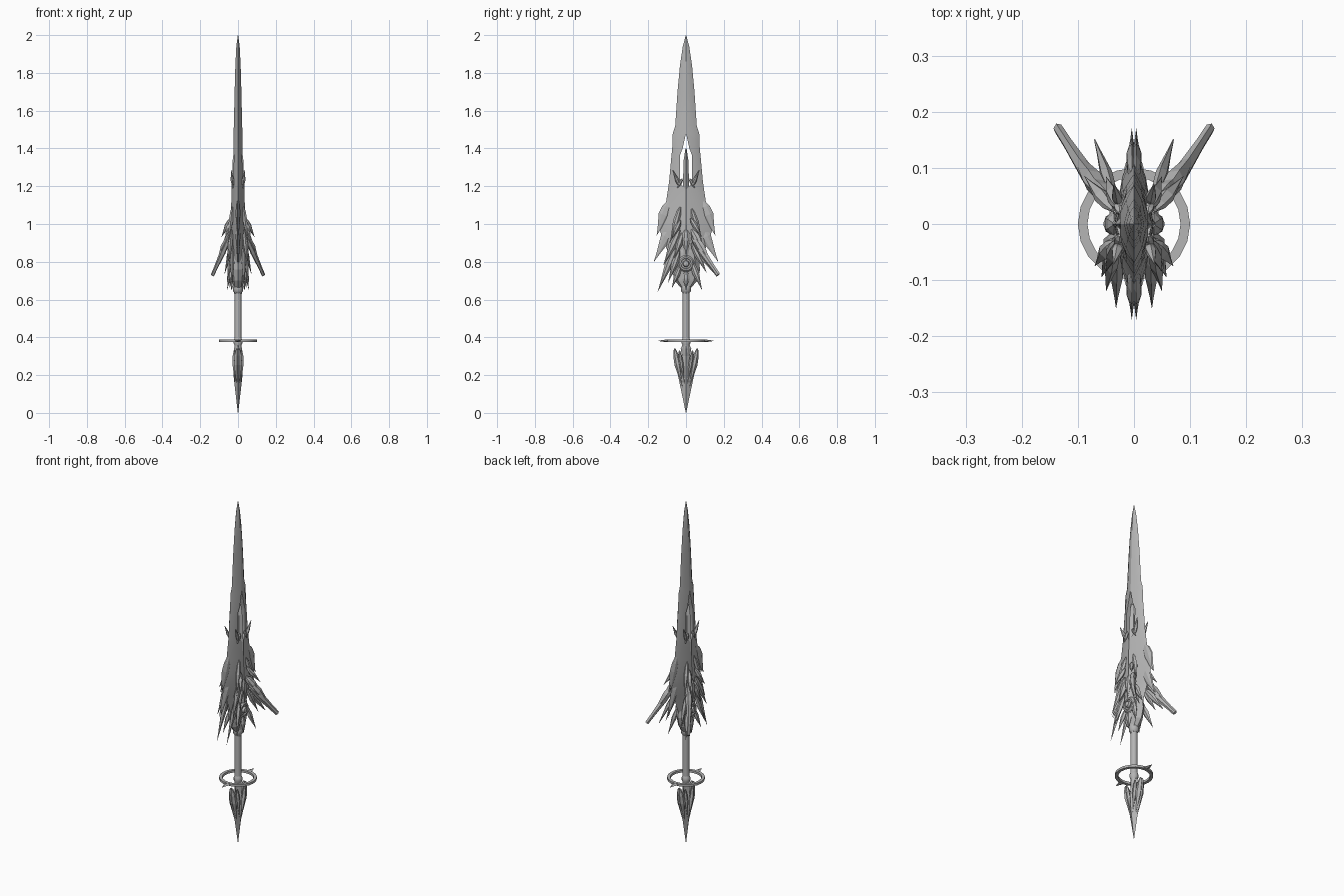
import bpy, bmesh, math
from mathutils import Vector

if "Cube" in bpy.data.objects:
    bpy.data.objects.remove(bpy.data.objects["Cube"])

steel = bpy.data.materials.new("grey steel")
steel.use_nodes = True
GREY = (0.46, 0.46, 0.46, 1)
steel.diffuse_color = GREY
steel.node_tree.nodes["Principled BSDF"].inputs["Base Color"].default_value = GREY


def finish(name, bm, smooth=None):
    bmesh.ops.remove_doubles(bm, verts=bm.verts, dist=1e-5)
    bmesh.ops.recalc_face_normals(bm, faces=bm.faces)
    mesh = bpy.data.meshes.new(name)
    bm.to_mesh(mesh)
    bm.free()
    mesh.materials.append(steel)
    ob = bpy.data.objects.new(name, mesh)
    bpy.context.collection.objects.link(ob)
    if smooth:
        bpy.ops.object.select_all(action='DESELECT')
        ob.select_set(True)
        bpy.context.view_layer.objects.active = ob
        bpy.ops.object.shade_smooth_by_angle(angle=math.radians(smooth))
    return ob


def loft(name, rings, smooth=None):
    """Skin a row of equal closed rings and cap both ends."""
    bm = bmesh.new()
    rows = [[bm.verts.new(p) for p in ring] for ring in rings]
    n = len(rows[0])
    for a, b in zip(rows, rows[1:]):
        for i in range(n):
            j = (i + 1) % n
            bm.faces.new((a[i], a[j], b[j], b[i]))
    bm.faces.new(rows[0])
    bm.faces.new(rows[-1][::-1])
    return finish(name, bm, smooth)


def feather(name, root, tip, width, thick, blunt=0.0, side=(1, 0, 0), peak=0.4):
    """Pointed diamond-section plate from root to tip, on both sides in x."""
    stations = ((0, 0.25), (peak * 0.4, 0.8), (peak, 1), (0.8, 0.3 + 0.6 * blunt), (1, max(blunt, 0.02)))
    for s, label in ((1, "left"), (-1, "right")):
        a, b, out = (Vector((v[0] * s, v[1], v[2])) for v in (root, tip, side))
        axis = (b - a).normalized()
        across = axis.cross(out).normalized()
        normal = across.cross(axis)
        rings = []
        for t, k in stations:
            c = a.lerp(b, t)
            w, h = across * width * k / 2, normal * thick * k / 2
            rings.append([c + w, c + w * .4 + h, c - w * .4 + h, c - w, c - w * .4 - h, c + w * .4 - h])
        loft(f"{label}_{name}", rings)


def lathe(name, profile, sides, axis="z", centre=(0, 0, 0), sy=1):
    """Turn (radius, height) points round z or x."""
    rings = []
    for r, h in profile:
        ring = []
        for i in range(sides):
            a = math.tau * i / sides
            u, v = r * math.cos(a), r * math.sin(a) * sy
            p = (u, v, h) if axis == "z" else (h, u, v)
            ring.append(Vector(p) + Vector(centre))
        rings.append(ring)
    return loft(name, rings, 35)


# Blade halves: height, inner edge, outer edge, half thickness
BLADE = [(2.0, 0, .001, .001), (1.94, 0, .017, .009), (1.84, 0, .032, .014),
         (1.7, 0, .045, .018), (1.52, 0, .057, .022), (1.48, 0, .07, .024),
         (1.4, .018, .073, .025), (1.36, .033, .077, .022), (1.22, .033, .09, .024),
         (1.18, 0, .096, .032), (1.1, 0, .108, .034), (1.03, 0, .126, .035),
         (.97, 0, .14, .035), (.90, 0, .115, .035), (.8, 0, .075, .032), (.68, 0, .03, .025)]
for s, label in ((1, "back"), (-1, "front")):
    rings = []
    for z, inner, outer, t in BLADE:
        mid = inner + (outer - inner) * .6
        rings.append([(t, inner * s, z), (t * .6, mid * s, z), (0, outer * s, z),
                      (-t * .6, mid * s, z), (-t, inner * s, z)])
    loft(label + "_blade", rings, 25)

# Barbs along the lower blade edges
for s in (1, -1):
    for name, y, top, tip in (("upper_barb", .09, 1.12, (.155, .94)), ("lower_barb", .06, 1.02, (.17, .8))):
        feather(name, (.004, y * s, top), (.004, tip[0] * s, tip[1]), .06, .018)

# Central spine with a stepped crest
loft("blade_spine", [[(x, 0, z), (x * .5, y, z), (-x * .5, y, z), (-x, 0, z), (-x * .5, -y, z), (x * .5, -y, z)]
     for z, y, x in ((1.4, .003, .02), (1.34, .012, .028), (1.2, .017, .034), (1.0, .02, .038), (.85, .03, .042), (.74, .022, .036))])

# Small forked prongs below the blade slots
for s in (1, -1):
    feather("slot_prong", (.026, .034 * s, 1.2), (.036, .07 * s, 1.285), .022, .018, .15)
    feather("slot_hook", (.026, .02 * s, 1.24), (.028, .045 * s, 1.19), .02, .018, .2)

# Guard body
loft("guard_body", [[(x, 0, z), (x * .7, y * .7, z), (0, y, z), (-x * .7, y * .7, z), (-x, 0, z),
     (-x * .7, -y * .7, z), (0, -y, z), (x * .7, -y * .7, z)]
     for z, x, y in ((.93, .025, .03), (.85, .036, .06), (.76, .036, .075), (.7, .03, .06), (.66, .024, .025), (.63, .02, .018))])

# Round boss on each side of the guard
for s, label in ((1, "left"), (-1, "right")):
    lathe(label + "_boss", [(.044, 0), (.044, .034 * s), (.036, .044 * s), (.028, .044 * s),
          (.026, .037 * s), (.018, .038 * s), (.014, .05 * s), (.003, .054 * s)], 20, "x", (0, 0, .79))
feather("boss_crest", (.035, 0, .97), (.043, 0, .83), .05, .025)
feather("boss_tail", (.033, 0, .75), (.036, 0, .65), .04, .02)

# Large swept wings at the back
OUT = (.85, -.53, .2)
feather("wing", (.045, .03, .93), (.135, .17, .73), .042, .026, .6, OUT)
feather("wing_cover", (.05, .045, .93), (.106, .125, .8), .05, .034, .3, OUT)
feather("wing_shoulder", (.03, .03, .97), (.09, .095, .85), .045, .03, .3, OUT)
feather("wing_blade", (.035, .045, .89), (.07, .15, .74), .04, .02, .1)

# Guard feathers: root, tip, width, thickness
FEATHERS = [
    ("high_back_feather", (.03, .03, 1.08), (.05, .085, .9), .034, .022),
    ("high_front_feather", (.03, -.03, 1.09), (.05, -.085, .9), .034, .022),
    ("shoulder_feather", (.038, .025, 1.03), (.088, .085, .93), .03, .025),
    ("front_shoulder", (.036, -.03, 1.02), (.07, -.075, .92), .032, .025),
    ("mid_front_feather", (.034, -.035, .97), (.05, -.12, .78), .045, .024),
    ("long_front_feather", (.03, -.045, .9), (.032, -.15, .64), .045, .022),
    ("inner_front_feather", (.036, -.035, .86), (.058, -.095, .69), .036, .022),
    ("front_root", (.03, -.02, .95), (.055, -.06, .82), .04, .03),
    ("low_back_feather", (.03, .03, .8), (.058, .085, .65), .036, .022),
    ("low_front_feather", (.03, -.03, .78), (.045, -.075, .66), .032, .02),
    ("inner_back_feather", (.036, .03, .9), (.055, .11, .74), .036, .022)]
for name, root, tip, w, t in FEATHERS:
    feather(name, root, tip, w, t)

# Grip with collars
lathe("grip", [(.018, .32), (.018, .66)], 12)
lathe("grip_collar", [(.018, .69), (.028, .67), (.026, .645), (.018, .635)], 12)
lathe("lower_collar", [(.016, .4), (.023, .385), (.023, .37), (.016, .35)], 12)

# Floating ring with a spike at front and back
lathe("ring", [(.083, .375), (.1, .375), (.1, .388), (.083, .388), (.083, .375)], 20)
ring = bpy.data.objects["ring"].data
bm = bmesh.new()
bm.from_mesh(ring)
bmesh.ops.delete(bm, geom=[f for f in bm.faces if len(f.verts) > 4], context='FACES_ONLY')
bm.to_mesh(ring)
bm.free()
for s, label in ((1, "back"), (-1, "front")):
    loft(label + "_ring_spike", [[(w, y * s, .3815), (0, y * s, .3815 + h), (-w, y * s, .3815), (0, y * s, .3815 - h)]
         for y, w, h in ((.085, .02, .005), (.105, .016, .007), (.145, .001, .001))])

# Pommel spike with flared prongs
loft("pommel", [[(x, 0, z), (x * .4, y * .6, z), (0, y, z), (-x * .4, y * .6, z), (-x, 0, z),
     (-x * .4, -y * .6, z), (0, -y, z), (x * .4, -y * .6, z)]
     for z, x, y in ((.36, .016, .018), (.34, .022, .028), (.3, .022, .02), (.26, .026, .035),
                     (.2, .024, .043), (.12, .015, .026), (.0, .001, .001))])
for s in (1, -1):
    feather("pommel_prong", (.006, .06 * s, .34), (.006, .018 * s, .13), .036, .03)
    feather("pommel_plate", (.02, .035 * s, .33), (.016, .008 * s, .15), .024, .022)
